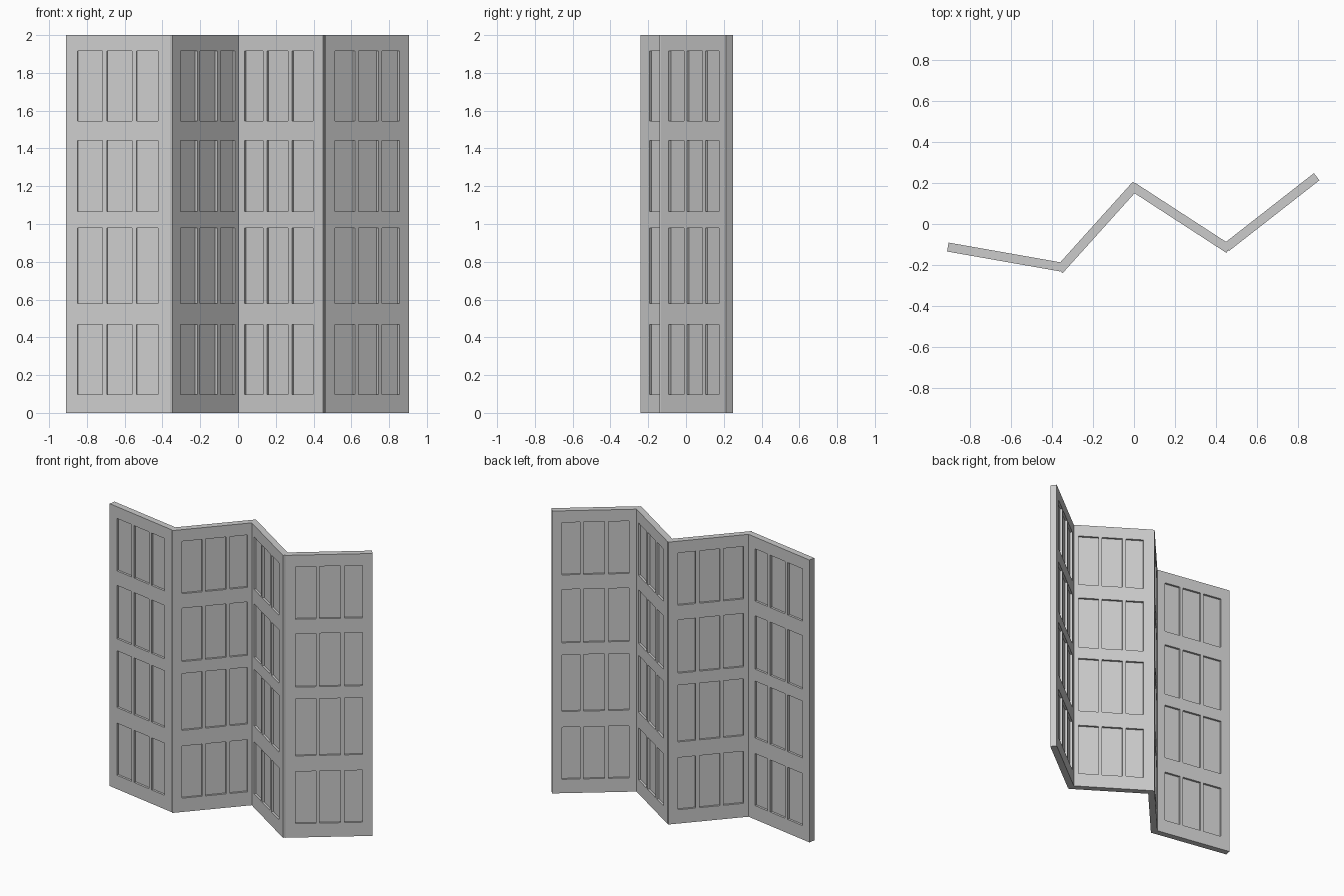
import bpy, bmesh
from math import radians
from mathutils import Matrix

if "Cube" in bpy.data.objects:
    bpy.data.objects.remove(bpy.data.objects["Cube"])

W, H, T = 0.56, 2.0, 0.044      # leaf width, height, thickness
PANE_T = 0.014                  # thickness of the recessed infill
COLS = [(0.064, 0.198), (0.221, 0.356), (0.380, 0.496)]
ROWS = [(0.098, 0.467), (0.578, 0.980), (1.065, 1.443), (1.546, 1.917)]

# centre x, centre y, turn in degrees, column order flipped
LEAVES = [(-0.632, -0.161, -10, False),
          (-0.177, -0.017, 48, False),
          (0.228, 0.030, -33, True),
          (0.670, 0.058, 38, False)]


def add_object(name, bm, matrix):
    mesh = bpy.data.meshes.new(name)
    bm.to_mesh(mesh)
    bm.free()
    ob = bpy.data.objects.new(name, mesh)
    ob.matrix_world = matrix
    bpy.context.collection.objects.link(ob)
    return ob


def frame(name, cols, matrix):
    """Lattice sheet with open cells, thickened both ways."""
    xs = [0] + [v for c in cols for v in c] + [W]
    zs = [0] + [v for r in ROWS for v in r] + [H]
    bm = bmesh.new()
    grid = [[bm.verts.new((x - W / 2, 0, z)) for z in zs] for x in xs]
    for i in range(len(xs) - 1):
        for j in range(len(zs) - 1):
            if i % 2 and j % 2:
                continue            # opening
            bm.faces.new((grid[i][j], grid[i + 1][j],
                          grid[i + 1][j + 1], grid[i][j + 1]))
    ob = add_object(name, bm, matrix)
    mod = ob.modifiers.new("thickness", 'SOLIDIFY')
    mod.thickness = T
    mod.offset = 0


def infill(name, cols, matrix):
    """Thin boards filling every opening, recessed on both faces."""
    bm = bmesh.new()
    for x0, x1 in cols:
        for z0, z1 in ROWS:
            m = Matrix.Translation(((x0 + x1 - W) / 2, 0, (z0 + z1) / 2))
            m = m @ Matrix.Diagonal((x1 - x0 + 0.008, PANE_T, z1 - z0 + 0.008, 1))
            bmesh.ops.create_cube(bm, size=1, matrix=m)
    add_object(name, bm, matrix)


# Four hinged leaves in a zigzag
for n, (x, y, turn, flip) in enumerate(LEAVES, 1):
    cols = [(W - b, W - a) for a, b in reversed(COLS)] if flip else COLS
    place = Matrix.Translation((x, y, 0)) @ Matrix.Rotation(radians(turn), 4, 'Z')
    frame(f"leaf_frame_{n}", cols, place)
    infill(f"leaf_infill_{n}", cols, place)
